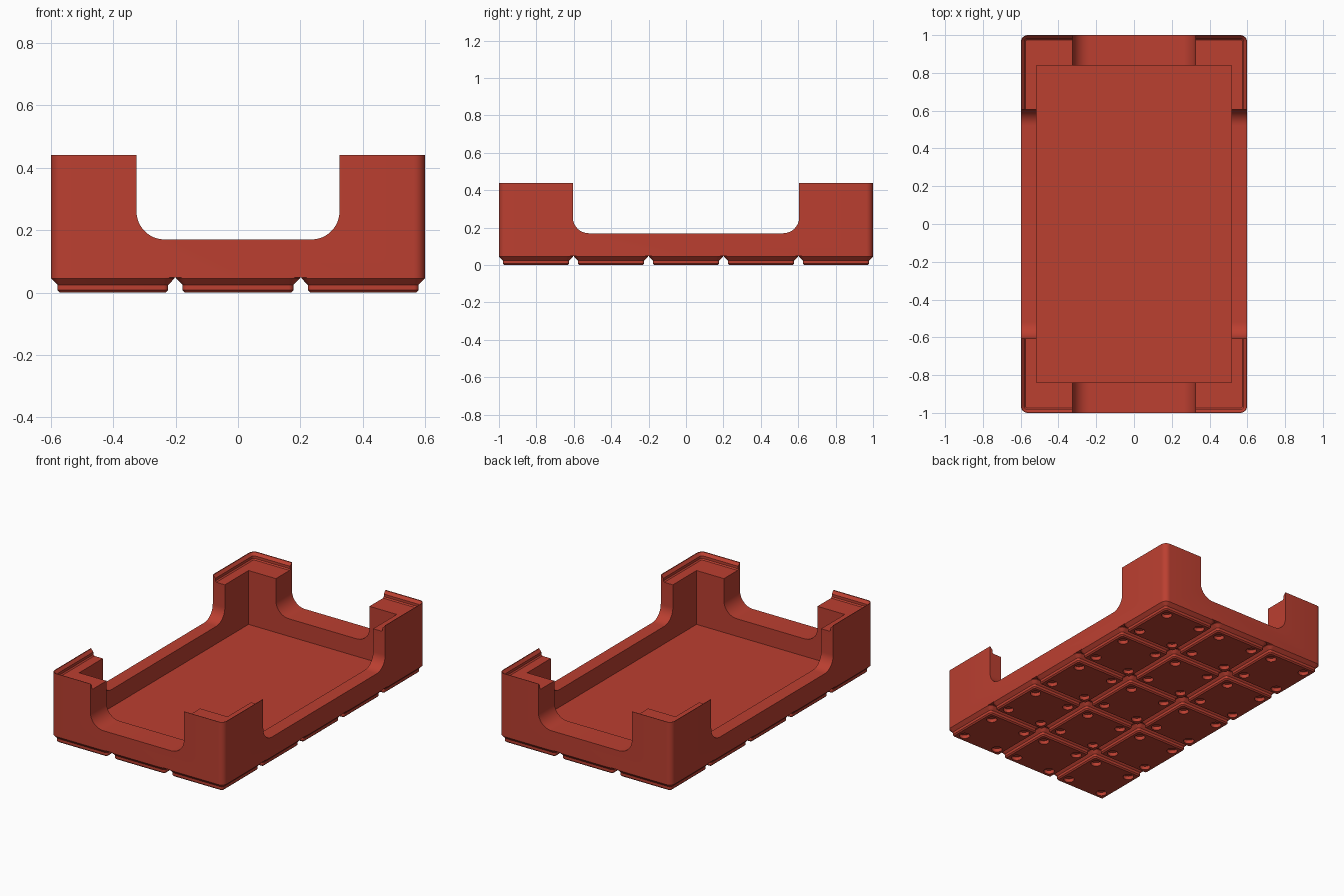
import bpy, bmesh, math
from mathutils import Vector

if "Cube" in bpy.data.objects:
    bpy.data.objects.remove(bpy.data.objects["Cube"])

HX, HY, TOP = 0.599, 1.0, 0.44      # tray half sizes and height
PITCH, BASE = 0.401, 0.048          # foot spacing, underside of the body

red = bpy.data.materials.new("brick red")
red.diffuse_color = (0.50, 0.05, 0.03, 1)
red.use_nodes = True
red.node_tree.nodes["Principled BSDF"].inputs["Base Color"].default_value = red.diffuse_color


def new_object(name, bm):
    bmesh.ops.recalc_face_normals(bm, faces=bm.faces)
    mesh = bpy.data.meshes.new(name)
    bm.to_mesh(mesh)
    bm.free()
    mesh.materials.append(red)
    ob = bpy.data.objects.new(name, mesh)
    bpy.context.collection.objects.link(ob)
    return ob


def loft(name, rings):
    """Skin a list of equally long point rings and cap both ends."""
    bm = bmesh.new()
    loops = [[bm.verts.new(p) for p in ring] for ring in rings]
    n = len(loops[0])
    for a, b in zip(loops, loops[1:]):
        for i in range(n):
            j = (i + 1) % n
            bm.faces.new((a[i], a[j], b[j], b[i]))
    bm.faces.new(loops[0])
    bm.faces.new(loops[-1])
    return new_object(name, bm)


def rounded_rect(hx, hy, r, z, steps=6):
    ring = []
    for k, (sx, sy) in enumerate(((1, 1), (-1, 1), (-1, -1), (1, -1))):
        for i in range(steps + 1):
            a = math.pi / 2 * (k + i / steps)
            ring.append(Vector((sx * (hx - r) + r * math.cos(a),
                                sy * (hy - r) + r * math.sin(a), z)))
    return ring


def notch(half, r, bottom, along_x):
    """U-shaped cutter with rounded lower corners, running right through."""
    pts = [(half, 0.7), (-half, 0.7)]
    for k, s in ((2, -1), (3, 1)):
        for i in range(13):
            a = math.pi / 2 * (k + i / 12)
            pts.append((s * (half - r) + r * math.cos(a),
                        bottom + r + r * math.sin(a)))
    if along_x:
        return loft("notch_cutter", [[(e, u, z) for u, z in pts] for e in (-1.3, 1.3)])
    return loft("notch_cutter", [[(u, e, z) for u, z in pts] for e in (-1.3, 1.3)])


def box(hx, hy, z0, z1):
    return loft("box_cutter", [[(-hx, -hy, z), (hx, -hy, z), (hx, hy, z), (-hx, hy, z)]
                               for z in (z0, z1)])


def apply_modifier(ob, mod):
    bpy.context.view_layer.objects.active = ob
    bpy.ops.object.modifier_apply(modifier=mod.name)


def cut(ob, cutter):
    mod = ob.modifiers.new("cut", 'BOOLEAN')
    mod.operation, mod.solver, mod.object = 'DIFFERENCE', 'EXACT', cutter
    apply_modifier(ob, mod)
    bpy.data.objects.remove(cutter)


def smooth(ob):
    bpy.ops.object.select_all(action='DESELECT')
    ob.select_set(True)
    bpy.context.view_layer.objects.active = ob
    bpy.ops.object.shade_smooth_by_angle(angle=math.radians(30))


# Tray body: rounded block, stepped stacking lip, cavity, open sides
body = loft("tray_body", [rounded_rect(HX, HY, 0.036, z) for z in (BASE, TOP)])
lip = [(0.003, 0.46), (0.003, 0.438), (0.018, 0.421), (0.018, 0.405), (0.025, 0.398)]
cut(body, loft("lip_cutter", [rounded_rect(HX - d, HY - d, 0.036 - d, z) for d, z in lip]))
cut(body, box(0.515, 0.84, 0.06, 0.7))
cut(body, notch(0.325, 0.09, 0.17, False))
cut(body, notch(0.605, 0.085, 0.17, True))
smooth(body)

# Feet: one stepped pad with four magnet holes, repeated on a 3 x 5 grid
steps = [(0.170, 0.008, 0), (0.1776, 0.0155, 0.0076), (0.1776, 0.0155, 0.0248),
         (0.198, 0.036, 0.0454), (0.198, 0.036, BASE)]
feet = loft("feet", [rounded_rect(h, h, r, z) for h, r, z in steps])
for sx in (-1, 1):
    for sy in (-1, 1):
        cut(feet, loft("hole_cutter", [
            [(sx * 0.124 + 0.031 * math.cos(i * math.pi / 12),
              sy * 0.124 + 0.031 * math.sin(i * math.pi / 12), z) for i in range(24)]
            for z in (-0.02, 0.023)]))
for v in feet.data.vertices:
    v.co.x -= PITCH
    v.co.y -= 2 * PITCH
for count, offset in ((3, (PITCH, 0, 0)), (5, (0, PITCH, 0))):
    mod = feet.modifiers.new("grid", 'ARRAY')
    mod.count = count
    mod.use_relative_offset = False
    mod.use_constant_offset = True
    mod.constant_offset_displace = offset
    apply_modifier(feet, mod)
smooth(feet)
